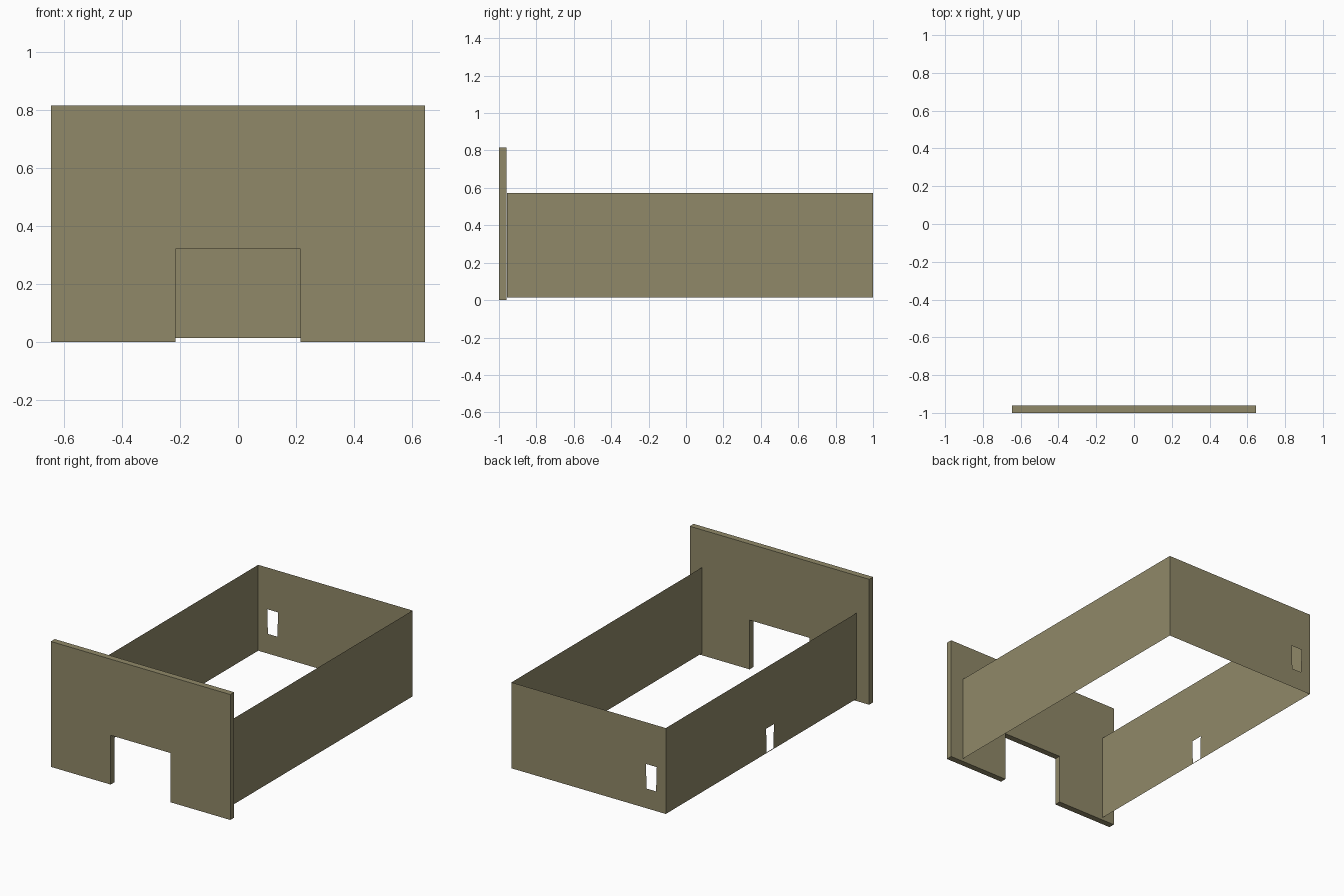
import bpy, bmesh
from mathutils import Vector

if "Cube" in bpy.data.objects:
    bpy.data.objects.remove(bpy.data.objects["Cube"])

mat = bpy.data.materials.new("khaki")
mat.diffuse_color = (0.28, 0.25, 0.14, 1)
mat.use_nodes = True
mat.node_tree.nodes["Principled BSDF"].inputs["Base Color"].default_value = mat.diffuse_color


def finish(name, bm):
    mesh = bpy.data.meshes.new(name)
    bm.to_mesh(mesh)
    bm.free()
    mesh.materials.append(mat)
    bpy.context.collection.objects.link(bpy.data.objects.new(name, mesh))


def rect(a0, a1, z0, z1, taper=0.0):
    return [(a0 + taper, z0), (a1 - taper, z0), (a1, z1), (a0, z1)]


def sheet(name, place, outward, outline, hole=None):
    """Paper-thin wall from an outline, with an optional window."""
    bm = bmesh.new()
    for loop in filter(None, (outline, hole)):
        vs = [bm.verts.new(place(a, z)) for a, z in loop]
        for i, v in enumerate(vs):
            bm.edges.new((v, vs[(i + 1) % len(vs)]))
    bmesh.ops.triangle_fill(bm, edges=bm.edges[:], use_beauty=True,
                            normal=Vector(outward))
    bm.normal_update()
    for f in bm.faces:
        if f.normal.dot(Vector(outward)) < 0:
            f.normal_flip()
    finish(name, bm)


# Front slab with doorway
bm = bmesh.new()
half = [(0.215, 0.32), (0.215, 0), (0.645, 0), (0.645, 0.815)]
profile = half + [(-x, z) for x, z in reversed(half)]
face = bm.faces.new([bm.verts.new((x, -1, z)) for x, z in profile])
ext = bmesh.ops.extrude_face_region(bm, geom=[face], use_keep_orig=True)
moved = [v for v in ext["geom"] if isinstance(v, bmesh.types.BMVert)]
bmesh.ops.translate(bm, verts=moved, vec=(0, 0.04, 0))
bmesh.ops.recalc_face_normals(bm, faces=bm.faces[:])
finish("front_slab", bm)

# Thin side and back walls
W, Z0, Z1 = 0.555, 0.015, 0.573
side = rect(-0.957, 1, Z0, Z1)
sheet("right_wall", lambda a, z: (W, a, z), (1, 0, 0), side)
sheet("left_wall", lambda a, z: (-W, a, z), (-1, 0, 0), side,
      rect(-0.11, -0.03, 0.02, 0.175, 0.005))
sheet("back_wall", lambda a, z: (a, 1, z), (0, 1, 0), rect(-W, W, Z0, Z1),
      rect(-0.49, -0.412, 0.143, 0.302, 0.005))
